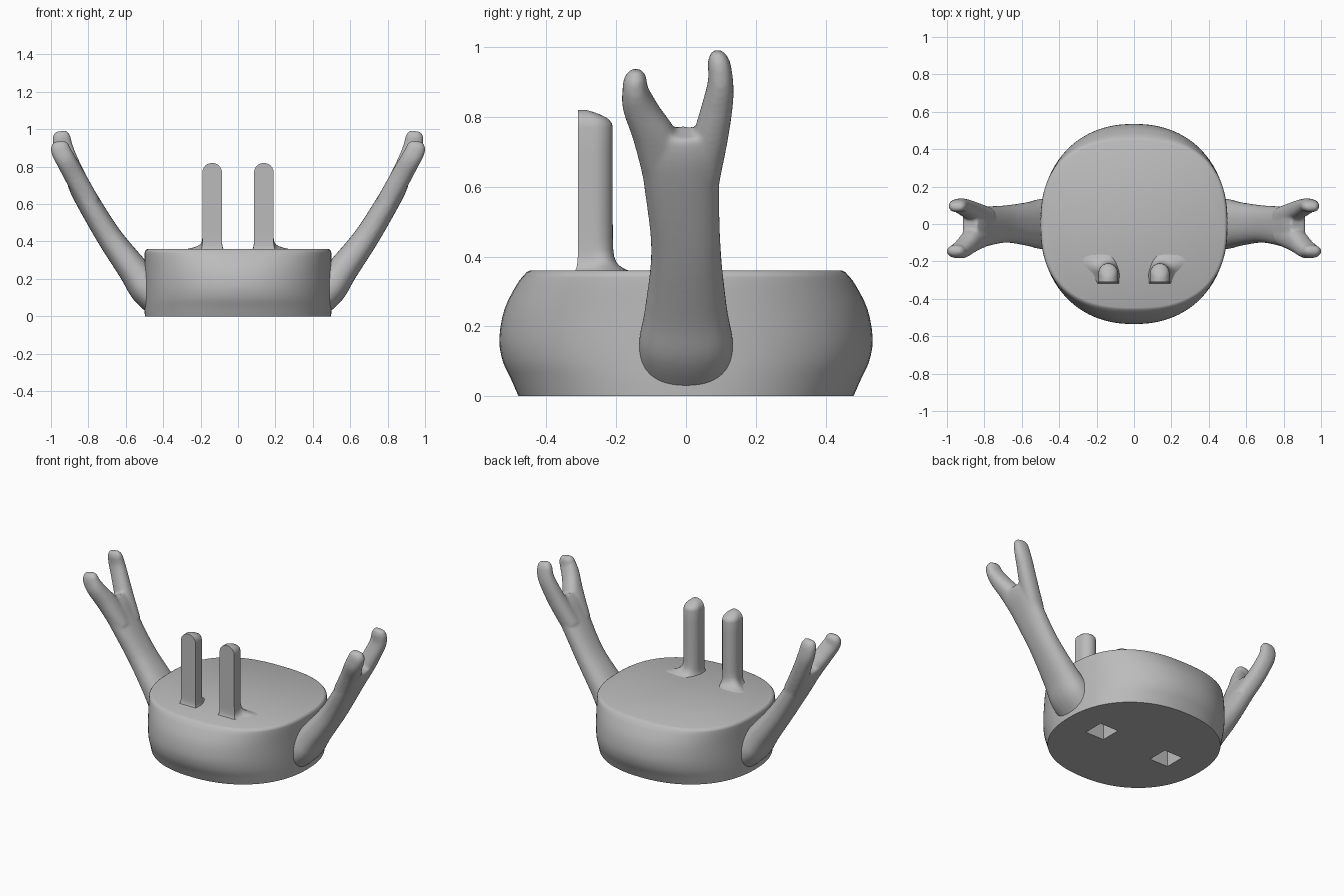
import bpy, bmesh, math
from mathutils import Vector

cube = bpy.data.objects.get("Cube")
if cube:
    bpy.data.objects.remove(cube, do_unlink=True)

grey = bpy.data.materials.new("plain grey")
grey.use_nodes = True
grey.diffuse_color = (0.5, 0.5, 0.5, 1)
grey.node_tree.nodes["Principled BSDF"].inputs["Base Color"].default_value = (0.5, 0.5, 0.5, 1)


def loft(bm, rings):
    """Skin a list of equal-length point rings and cap both ends."""
    loops = [[bm.verts.new(p) for p in ring] for ring in rings]
    n = len(loops[0])
    for a, b in zip(loops, loops[1:]):
        for i in range(n):
            j = (i + 1) % n
            bm.faces.new((a[i], a[j], b[j], b[i]))
    bm.faces.new(loops[0][::-1])
    bm.faces.new(loops[-1])


def make(name, bm):
    bmesh.ops.recalc_face_normals(bm, faces=bm.faces)
    mesh = bpy.data.meshes.new(name)
    bm.to_mesh(mesh)
    bm.free()
    mesh.materials.append(grey)
    ob = bpy.data.objects.new(name, mesh)
    bpy.context.collection.objects.link(ob)
    return ob


def smooth(ob, angle):
    bpy.ops.object.select_all(action='DESELECT')
    ob.select_set(True)
    bpy.context.view_layer.objects.active = ob
    bpy.ops.object.shade_smooth_by_angle(angle=math.radians(angle))


def power(v, n):
    return math.copysign(abs(v) ** (2 / n), v)


def catmull(rows, steps=5):
    """Interpolate rows of numbers smoothly."""
    out = []
    for i in range(len(rows) - 1):
        a, b = rows[max(i - 1, 0)], rows[i]
        c, d = rows[i + 1], rows[min(i + 2, len(rows) - 1)]
        for s in range(steps):
            t = s / steps
            out.append([q + t / 2 * (r - p + t * (2 * p - 5 * q + 4 * r - w + t * (3 * (q - r) + w - p)))
                        for p, q, r, w in zip(a, b, c, d)])
    return out + [list(rows[-1])]


# Base: bulging rounded drum, rows are z, half width, half depth, squareness
profile = catmull([(0, .498, .48, 2.2), (.05, .5, .502, 2.2), (.1, .5, .525, 2.2),
                   (.165, .5, .535, 2.2), (.25, .5, .52, 2.25), (.32, .5, .485, 2.4),
                   (.345, .498, .466, 2.5)], 3) + [(.355, .493, .457, 2.5), (.36, .484, .447, 2.5)]
bm = bmesh.new()
angles = [math.tau * i / 96 for i in range(96)]
loft(bm, [[(rx * power(math.cos(a), n), ry * power(math.sin(a), n), z) for a in angles]
          for z, rx, ry, n in profile])
base = make("base", bm)

# Square sockets in the underside
bm = bmesh.new()
for side in (-1, 1):
    cut = bmesh.ops.create_cube(bm, size=1)["verts"]
    bmesh.ops.scale(bm, vec=(.133, .133, .4), verts=cut)
    bmesh.ops.translate(bm, vec=(side * .245, 0, 0), verts=cut)
cutter = make("socket_cutter", bm)
mod = base.modifiers.new("sockets", 'BOOLEAN')
mod.operation = 'DIFFERENCE'
mod.solver = 'EXACT'
mod.object = cutter
bpy.context.view_layer.objects.active = base
bpy.ops.object.modifier_apply(modifier=mod.name)
bpy.data.objects.remove(cutter, do_unlink=True)
smooth(base, 35)


def limb(bm, rows, n=2.3):
    """Tube along x, y, z centres with half width and half thickness."""
    rows = catmull(rows)
    rings = []
    for i, (x, y, z, hy, ht) in enumerate(rows):
        a, b = rows[max(i - 1, 0)], rows[min(i + 1, len(rows) - 1)]
        t = Vector((b[0] - a[0], 0, b[2] - a[2])).normalized()
        across = Vector((t.z, 0, -t.x))
        rings.append([Vector((x, y, z)) + across * ht * power(math.cos(u), n)
                      + Vector((0, hy * power(math.sin(u), n), 0)) for u in angles[::4]])
    loft(bm, rings)


# Forked arms: trunk plus front and back prong, fused and mirrored
bm = bmesh.new()
limb(bm, [(.42, 0, .08, .13, .09), (.49, 0, .155, .135, .095), (.56, 0, .25, .118, .082),
          (.685, 0, .42, .1, .068), (.795, -.012, .6, .108, .062),
          (.85, -.015, .7, .12, .058), (.878, -.01, .755, .1, .045)])
limb(bm, [(.79, -.055, .6, .06, .056), (.865, -.085, .735, .066, .056), (.915, -.129, .825, .052, .054),
          (.945, -.145, .88, .037, .053), (.953, -.145, .915, .031, .047), (.956, -.143, .936, .015, .03)])
limb(bm, [(.79, .035, .6, .058, .056), (.862, .068, .735, .052, .054), (.91, .091, .84, .044, .052),
          (.935, .099, .905, .036, .052), (.944, .094, .962, .031, .047), (.947, .09, .99, .015, .03)])
arms = make("forked_arms", bm)
mod = arms.modifiers.new("fuse", 'REMESH')
mod.mode = 'VOXEL'
mod.voxel_size = .009
mod.use_smooth_shade = True
mod = arms.modifiers.new("soften", 'SMOOTH')
mod.factor = .5
mod.iterations = 5
arms.modifiers.new("pair", 'MIRROR')

# Upright pegs: flat front, round back, arched top, flared foot
bm = bmesh.new()
levels = [.34, .36, .363, .367, .375, .385, .4, .42, .45, .5, .6, .7, .77]
levels += [.77 + .05 * math.sin(math.radians(k)) for k in (15, 30, 45, 60, 72, 82, 88)]
rings = []
for z in levels:
    arch = max(0, (z - .77) / .05)
    w = .052 * math.sqrt(max(0, 1 - arch ** 2))
    d = .1 - .075 * arch ** 2.5
    foot = math.exp(-max(0, z - .36) / .016)
    front = -.31 - .008 * foot + .006 * max(0, .5 - z)
    ring = [(w * f, 0) for f in (-1, -.6, -.2, .2, .6, 1)]
    ring += [(w * math.cos(u), d * .45 + d * .55 * math.sin(u))
             for u in (math.pi * k / 16 for k in range(17))]
    points = []
    for x, y in ring:
        out = Vector((x, y - .05))
        out = out.normalized() if out.length > 1e-6 else out
        wing = max(0, out.dot(Vector((.83, .56)))) ** 5 * .09 * foot
        tail = max(0, out.y) ** 2 * .05 * foot
        points.append((.138 + x + wing * .95 + out.x * .008 * foot, front + y + wing * .4 + tail, z))
    rings.append(points)
loft(bm, rings)
pegs = make("upright_pegs", bm)
smooth(pegs, 40)
pegs.modifiers.new("pair", 'MIRROR')
